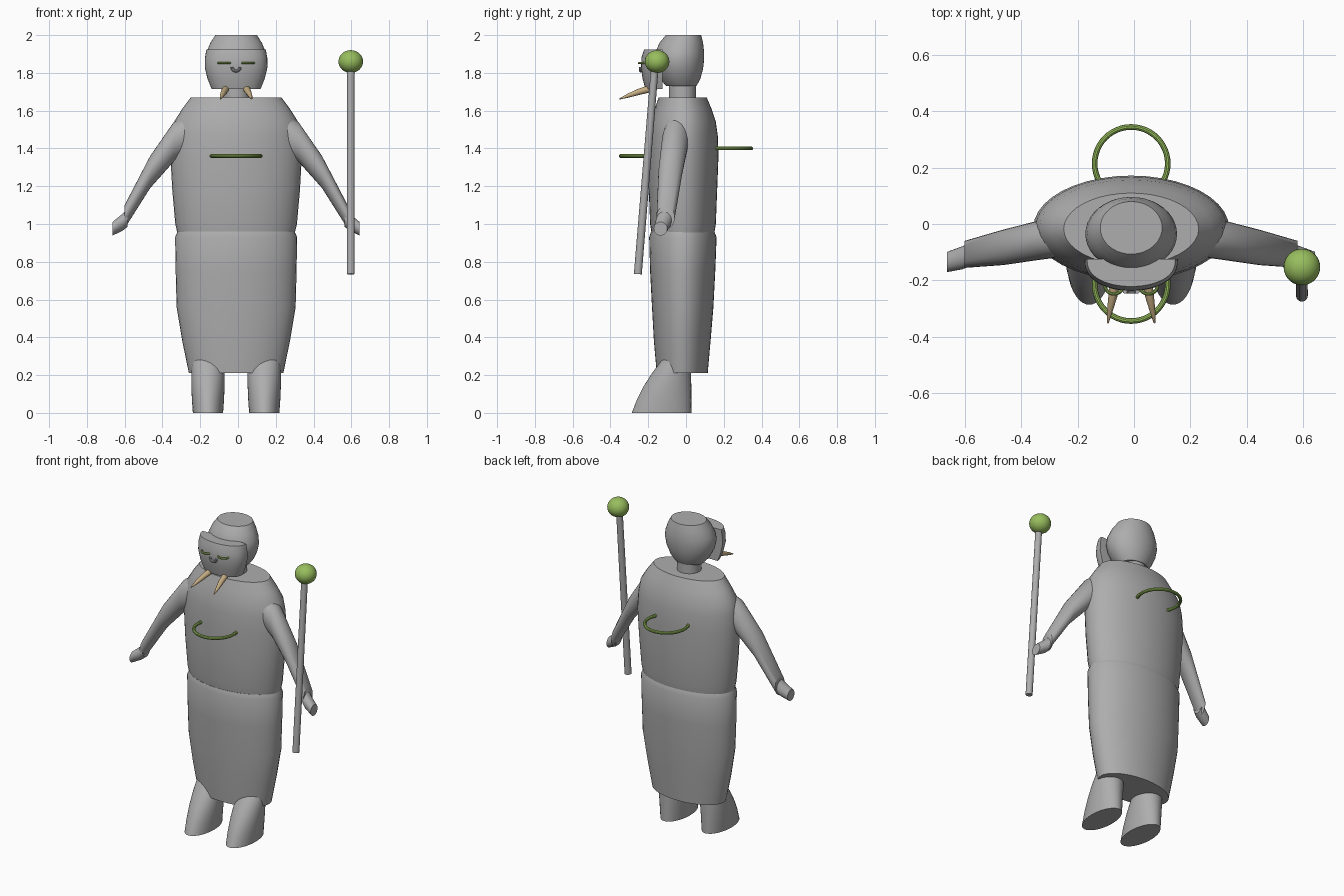
import bpy
import bmesh
from math import sin, cos, pi, radians
from mathutils import Vector

if "Cube" in bpy.data.objects:
    bpy.data.objects.remove(bpy.data.objects["Cube"])

CX = -0.01  # symmetry plane of the figure


def material(name, rgb):
    m = bpy.data.materials.new(name)
    m.use_nodes = True
    m.diffuse_color = (*rgb, 1)
    m.node_tree.nodes["Principled BSDF"].inputs["Base Color"].default_value = (*rgb, 1)
    return m


GREY = material("stone grey", (0.42, 0.42, 0.42))
GREEN = material("leaf green", (0.31, 0.51, 0.11))
IVORY = material("tusk tan", (0.56, 0.42, 0.23))


def finish(name, bm, mat, angle=35):
    bmesh.ops.recalc_face_normals(bm, faces=bm.faces)
    mesh = bpy.data.meshes.new(name)
    bm.to_mesh(mesh)
    bm.free()
    mesh.materials.append(mat)
    obj = bpy.data.objects.new(name, mesh)
    bpy.context.collection.objects.link(obj)
    bpy.ops.object.select_all(action="DESELECT")
    obj.select_set(True)
    bpy.context.view_layer.objects.active = obj
    bpy.ops.object.shade_smooth_by_angle(angle=radians(angle))
    return obj


def loft(name, rings, mat, closed=False):
    """Skin a list of point rings; cap the ends or join them into a loop."""
    bm = bmesh.new()
    rows = [[bm.verts.new(p) for p in ring] for ring in rings]
    pairs = list(zip(rows, rows[1:]))
    if closed:
        pairs.append((rows[-1], rows[0]))
    else:
        bm.faces.new(rows[0])
        bm.faces.new(rows[-1])
    for a, b in pairs:
        for i in range(len(a)):
            j = (i + 1) % len(a)
            bm.faces.new((a[i], a[j], b[j], b[i]))
    return finish(name, bm, mat)


def ellipse(c, u, v, n=40):
    c, u, v = Vector(c), Vector(u), Vector(v)
    return [c + u * cos(2 * pi * i / n) + v * sin(2 * pi * i / n) for i in range(n)]


def stack(name, sections, mat, x=CX):
    """Horizontal ellipses given as (z, half width, front y, back y)."""
    rings = [ellipse((x, (f + b) / 2, z), (w, 0, 0), (0, (b - f) / 2, 0))
             for z, w, f, b in sections]
    return loft(name, rings, mat)


def tube(name, stations, mat, n=16):
    """Tapered round rod through (point, radius) stations."""
    pts = [Vector(p) for p, r in stations]
    axis = (pts[-1] - pts[0]).normalized()
    u = axis.orthogonal().normalized()
    v = axis.cross(u)
    return loft(name, [ellipse(p, u * r, v * r, n) for p, (_, r) in zip(pts, stations)], mat)


def hoop(name, c, radius, thick, mat):
    rings = []
    for i in range(48):
        d = Vector((cos(2 * pi * i / 48), sin(2 * pi * i / 48), 0))
        rings.append(ellipse(Vector(c) + d * radius, d * thick, (0, 0, thick), 10))
    return loft(name, rings, mat, closed=True)


# Robe and torso, with a shallow fold where they meet
stack("robe", [(0.21, 0.25, -0.155, 0.115), (0.38, 0.285, -0.17, 0.13),
               (0.56, 0.315, -0.18, 0.145), (0.75, 0.32, -0.19, 0.155),
               (0.93, 0.323, -0.195, 0.162), (0.96, 0.31, -0.185, 0.15)], GREY)
stack("torso", [(0.94, 0.308, -0.18, 0.148), (1.0, 0.322, -0.19, 0.158),
                (1.18, 0.338, -0.197, 0.165), (1.36, 0.348, -0.2, 0.172),
                (1.47, 0.34, -0.195, 0.168), (1.545, 0.326, -0.185, 0.157),
                (1.61, 0.285, -0.165, 0.135), (1.67, 0.24, -0.145, 0.11)], GREY)

# Neck and head
stack("neck", [(1.64, 0.072, -0.09, 0.052), (1.76, 0.072, -0.09, 0.052)], GREY)
stack("head", [(1.73, 0.095, -0.105, 0.055), (1.765, 0.125, -0.135, 0.075),
               (1.82, 0.152, -0.158, 0.09), (1.87, 0.163, -0.167, 0.096),
               (1.91, 0.157, -0.162, 0.096), (1.96, 0.136, -0.14, 0.09),
               (2.0, 0.11, -0.107, 0.08)], GREY)

# Curved face plate in front of the head
face_rings = []
for z, w, front in [(1.715, 0.13, -0.215), (1.77, 0.152, -0.23), (1.83, 0.166, -0.238),
                    (1.88, 0.165, -0.236), (1.925, 0.157, -0.222)]:
    back = -0.125
    arc = [pi * i / 24 for i in range(25)]
    face_rings.append([Vector((CX + w * cos(a), back + (front - back) * sin(a) ** 0.8 if 0 < a < pi else back, z))
                       for a in arc])
loft("face_plate", face_rings, GREY)

# Small curved nose
nose = []
for i in range(13):
    a = pi + pi * i / 12
    d = Vector((cos(a), 0, sin(a)))
    nose.append(ellipse(Vector((CX, -0.24, 1.832)) + d * 0.022, d * 0.008, (0, 0.008, 0), 10))
loft("nose", nose, GREY)

# Hoops through chest and back
hoop("chest_hoop", (CX, -0.215, 1.36), 0.13, 0.01, GREEN)
hoop("back_hoop", (CX, 0.215, 1.4), 0.13, 0.01, GREEN)

# Mirrored parts
for s, side in ((1, "left"), (-1, "right")):
    def mx(x):
        return CX + s * x

    hoop(side + "_eye", (mx(0.061), -0.216, 1.852), 0.033, 0.006, GREEN)
    tube(side + "_tusk", [((mx(0.055), -0.195, 1.715), 0.019), ((mx(0.065), -0.255, 1.698), 0.016),
                          ((mx(0.076), -0.31, 1.678), 0.01), ((mx(0.083), -0.352, 1.662), 0.003)], IVORY)

    arm = [(0.27, -0.05, 1.47, 0.07, 0.1), (0.33, -0.058, 1.435, 0.07, 0.105),
           (0.455, -0.083, 1.275, 0.063, 0.085), (0.592, -0.108, 1.035, 0.048, 0.062)]
    hand = [(0.575, -0.11, 1.035, 0.04, 0.05), (0.6, -0.12, 1.01, 0.041, 0.045),
            (0.654, -0.135, 0.975, 0.036, 0.036)]
    for name, secs in (("_arm", arm), ("_hand", hand)):
        loft(side + name, [ellipse((mx(x), y, z), (0, ry, 0), (0, 0, rz), 24)
                           for x, y, z, ry, rz in secs], GREY)

    stack(side + "_foot", [(0, 0.08, -0.287, 0.028), (0.07, 0.085, -0.26, 0.028),
                           (0.14, 0.088, -0.225, 0.028), (0.21, 0.088, -0.18, 0.027),
                           (0.28, 0.084, -0.128, 0.025), (0.34, 0.07, -0.08, 0.02)],
          GREY, mx(0.149))

# Staff with a ball on top
tube("staff", [((0.597, -0.255, 0.735), 0.021), ((0.597, -0.165, 1.83), 0.02)], GREY)
ball = bmesh.new()
bmesh.ops.create_uvsphere(ball, u_segments=32, v_segments=16, radius=0.065)
bmesh.ops.scale(ball, vec=(1, 1, 0.93), verts=ball.verts)
bmesh.ops.translate(ball, vec=(0.597, -0.153, 1.86), verts=ball.verts)
finish("staff_ball", ball, GREEN)
